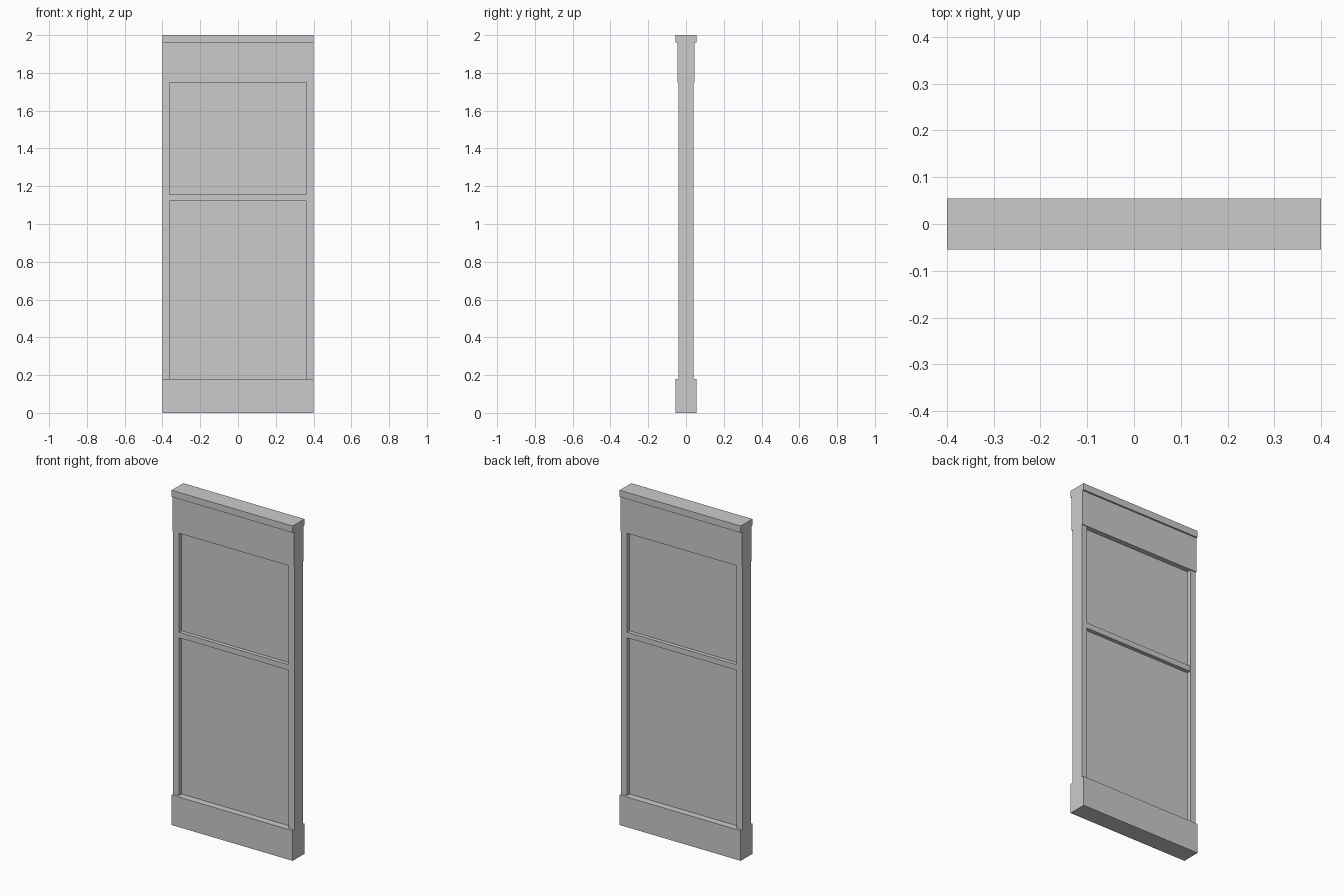
import bpy

if "Cube" in bpy.data.objects:
    bpy.data.objects.remove(bpy.data.objects["Cube"])


def box(name, x0, x1, half_depth, z0, z1):
    """Box centred on y = 0, spanning x0..x1 and z0..z1."""
    bpy.ops.mesh.primitive_cube_add(size=1, location=((x0 + x1) / 2, 0, (z0 + z1) / 2))
    ob = bpy.context.object
    ob.name = name
    ob.scale = (x1 - x0, 2 * half_depth, z1 - z0)
    bpy.ops.object.transform_apply(location=False, rotation=False, scale=True)
    return ob


W = 0.4            # half width
INNER = 0.362      # inner edge of the posts
BASE_TOP, HEAD_BOTTOM, CAP_BOTTOM, TOP = 0.18, 1.75, 1.96, 2.0

# Wide horizontal members
box("base_board", -W, W, 0.055, 0, BASE_TOP)
box("header_board", -W, W, 0.045, HEAD_BOTTOM, CAP_BOTTOM)
box("top_cap", -W, W, 0.055, CAP_BOTTOM, TOP)

# Side posts
for side, x0, x1 in (("left", -W, -INNER), ("right", INNER, W)):
    box(side + "_post", x0, x1, 0.04, BASE_TOP, HEAD_BOTTOM)

# Recessed panel and the rail across it
box("wall_panel", -INNER, INNER, 0.015, BASE_TOP, HEAD_BOTTOM)
box("middle_rail", -INNER, INNER, 0.038, 1.122, 1.155)
